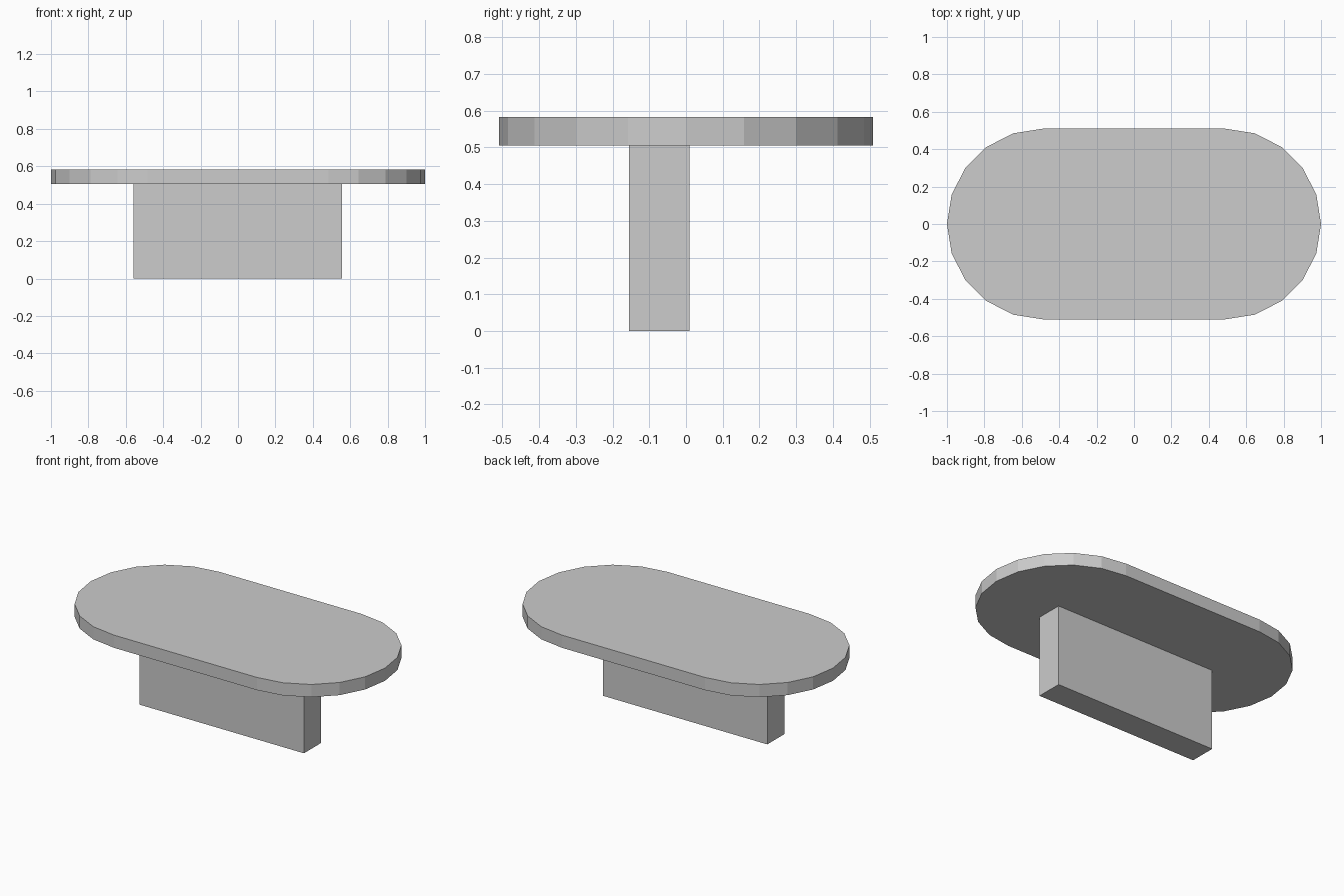
import bpy
import bmesh
from math import cos, sin, pi

cube = bpy.data.objects.get("Cube")
if cube:
    bpy.data.objects.remove(cube, do_unlink=True)

GREY = (0.604, 0.604, 0.604, 1.0)
grey = bpy.data.materials.new("plain_grey")
grey.use_nodes = True
grey.diffuse_color = GREY
grey.node_tree.nodes["Principled BSDF"].inputs["Base Color"].default_value = GREY


def extruded_part(name, outline, bottom, top):
    """Flat-shaded prism from a counter-clockwise outline."""
    bm = bmesh.new()
    base = bm.faces.new([bm.verts.new((x, y, bottom)) for x, y in outline])
    lifted = bmesh.ops.extrude_face_region(bm, geom=[base], use_keep_orig=True)
    verts = [v for v in lifted["geom"] if isinstance(v, bmesh.types.BMVert)]
    bmesh.ops.translate(bm, verts=verts, vec=(0, 0, top - bottom))
    bmesh.ops.recalc_face_normals(bm, faces=bm.faces)
    mesh = bpy.data.meshes.new(name)
    bm.to_mesh(mesh)
    bm.free()
    mesh.materials.append(grey)
    obj = bpy.data.objects.new(name, mesh)
    bpy.context.collection.objects.link(obj)
    return obj


# Table top: two ten-sided half rounds joined by straight edges
STEPS, RADIUS_X, RADIUS_Y = 10, 0.515, 0.51
CENTRE = 1 - RADIUS_X
outline = []
for side, start in ((1, -pi / 2), (-1, pi / 2)):
    for i in range(STEPS + 1):
        a = start + pi * i / STEPS
        outline.append((side * CENTRE + RADIUS_X * cos(a), RADIUS_Y * sin(a)))
extruded_part("table_top", outline, 0.505, 0.583)

# Pedestal: a plain slab set slightly forward of centre
left, right, front, back = -0.56, 0.557, -0.155, 0.01
extruded_part("pedestal", [(left, front), (right, front), (right, back), (left, back)], 0, 0.505)
